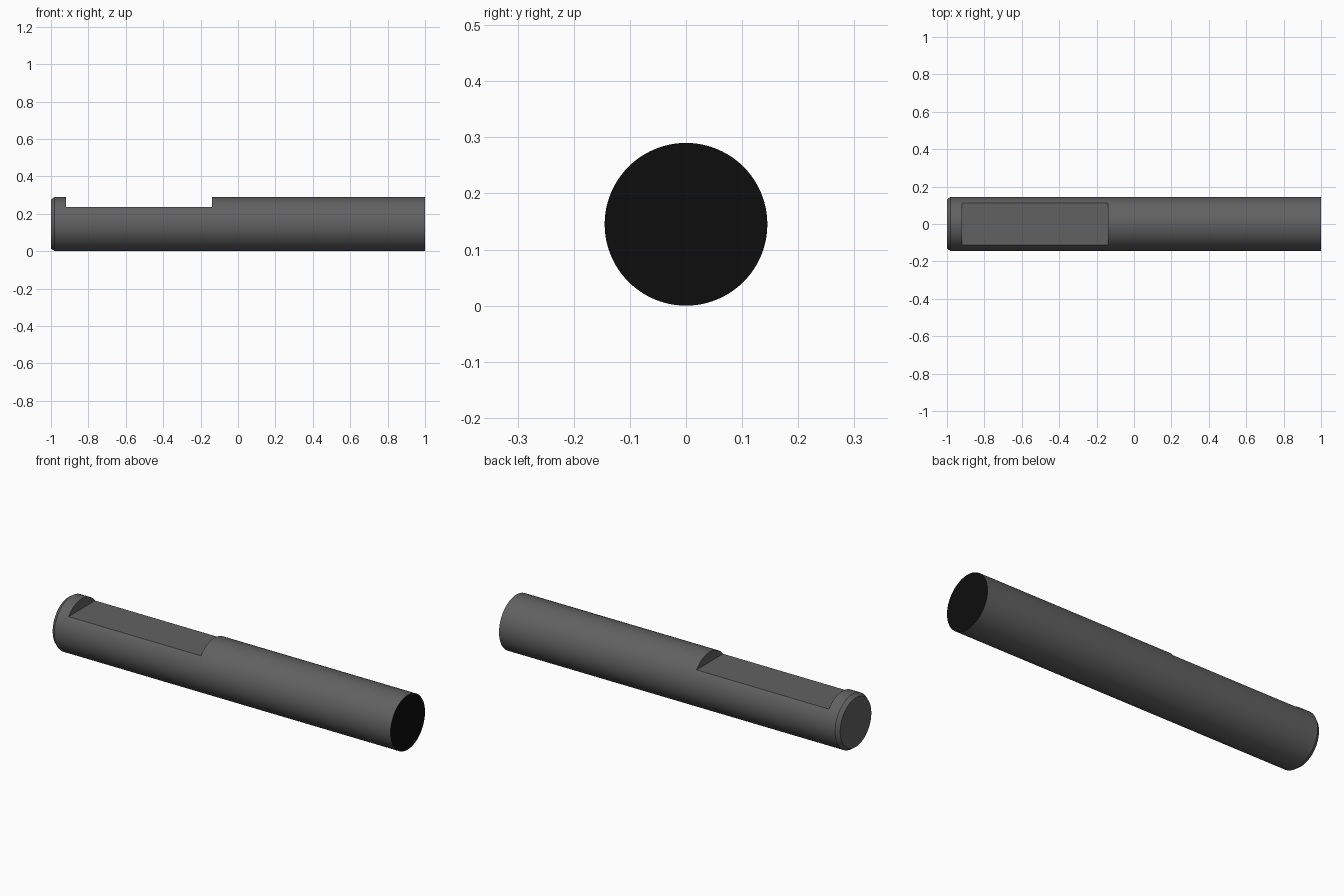
import bpy, bmesh, math

if "Cube" in bpy.data.objects:
    bpy.data.objects.remove(bpy.data.objects["Cube"])

R, SEG = 0.145, 96


def material(name, shade):
    m = bpy.data.materials.new(name)
    m.diffuse_color = (shade, shade, shade, 1)
    m.use_nodes = True
    m.node_tree.nodes["Principled BSDF"].inputs["Base Color"].default_value = m.diffuse_color
    return m


# Round rod along x, lathed from (x, radius) stations, chamfered at the left end
bm = bmesh.new()
rings = []
for x, r in [(-1.0, R - 0.014), (-0.98, R), (1.0, R)]:
    rings.append([bm.verts.new((x, r * math.cos(2 * math.pi * i / SEG),
                                R + r * math.sin(2 * math.pi * i / SEG)))
                  for i in range(SEG)])
for a, b in zip(rings, rings[1:]):
    for i in range(SEG):
        j = (i + 1) % SEG
        bm.faces.new((a[i], a[j], b[j], b[i]))
bm.faces.new(rings[0])
end_face = bm.faces.new(rings[-1])
end_face.material_index = 1
bmesh.ops.recalc_face_normals(bm, faces=bm.faces)
mesh = bpy.data.meshes.new("rod")
bm.to_mesh(mesh)
bm.free()
rod = bpy.data.objects.new("rod", mesh)
bpy.context.collection.objects.link(rod)
mesh.materials.append(material("dark_grey", 0.12))
mesh.materials.append(material("black_end", 0.004))

# Flat recess milled into the top
x0, x1, floor_z, top_z = -0.92, -0.14, 0.237, 0.4
bpy.ops.mesh.primitive_cube_add(size=1, location=((x0 + x1) / 2, 0, (floor_z + top_z) / 2))
cutter = bpy.context.object
cutter.name = "recess_cutter"
cutter.scale = (x1 - x0, 0.5, top_z - floor_z)
cutter.data.materials.append(mesh.materials[0])
cutter.hide_render = True

cut = rod.modifiers.new("recess", "BOOLEAN")
cut.operation, cut.solver, cut.object = "DIFFERENCE", "EXACT", cutter
bpy.ops.object.select_all(action="DESELECT")
bpy.context.view_layer.objects.active = rod
rod.select_set(True)
bpy.ops.object.modifier_apply(modifier=cut.name)
bpy.data.objects.remove(cutter)
bpy.ops.object.shade_smooth_by_angle(angle=math.radians(30))
